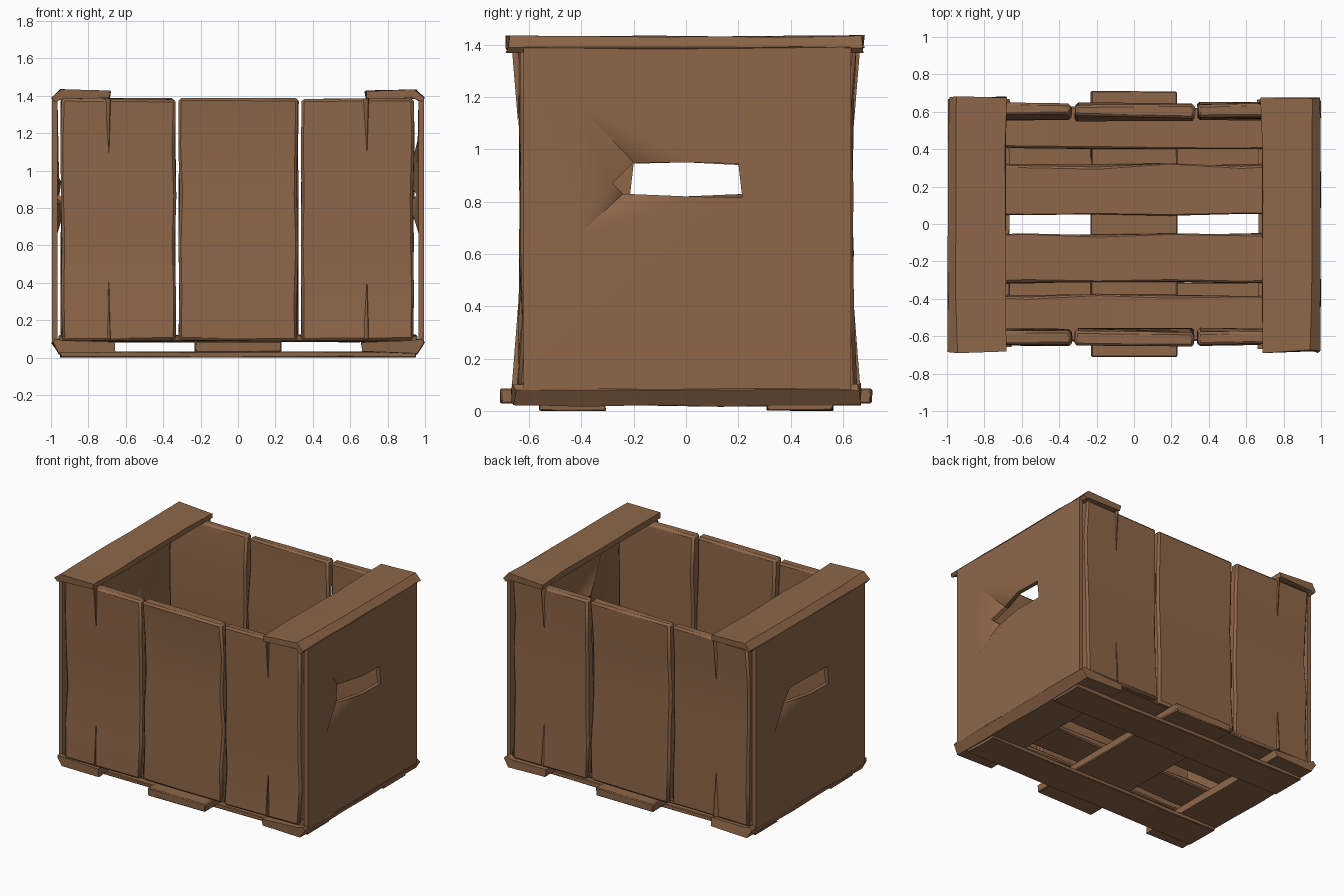
import bpy, bmesh, math, random
from mathutils import Vector

random.seed(4)
cube = bpy.data.objects.get("Cube")
if cube:
    bpy.data.objects.remove(cube, do_unlink=True)

wood = bpy.data.materials.new("worn brown wood")
wood.use_nodes = True
wood.diffuse_color = (0.27, 0.135, 0.066, 1)
wood.node_tree.nodes["Principled BSDF"].inputs["Base Color"].default_value = wood.diffuse_color


def finish(name, bm, bevel=0.0):
    """Turn a bmesh into a wooden object with soft shading and sharp edges."""
    bmesh.ops.recalc_face_normals(bm, faces=bm.faces)
    mesh = bpy.data.meshes.new(name)
    bm.to_mesh(mesh)
    bm.free()
    mesh.materials.append(wood)
    obj = bpy.data.objects.new(name, mesh)
    bpy.context.collection.objects.link(obj)
    if bevel:
        mod = obj.modifiers.new("worn edges", 'BEVEL')
        mod.width, mod.segments, mod.limit_method = bevel, 1, 'ANGLE'
        mod.angle_limit = math.radians(50)
    bpy.ops.object.select_all(action='DESELECT')
    bpy.context.view_layer.objects.active = obj
    obj.select_set(True)
    bpy.ops.object.shade_smooth_by_angle(angle=math.radians(40))
    return obj


def plank(name, low, high, wobble=(0.008, 0.008, 0.008), bevel=0.012, bow=0.0):
    """Box between two corners, cut along its length and made uneven."""
    low, high = Vector(low), Vector(high)
    size, mid = high - low, (low + high) / 2
    bm = bmesh.new()
    bmesh.ops.create_cube(bm, size=1)
    axis = max(range(3), key=lambda i: size[i])
    edges = [e for e in bm.edges
             if abs((e.verts[0].co - e.verts[1].co)[axis]) > 0.5]
    bmesh.ops.subdivide_edges(bm, edges=edges, cuts=4, use_grid_fill=True)
    for v in bm.verts:
        bulge = bow * (1 - 4 * v.co[axis] ** 2)
        v.co = Vector(v.co[i] * size[i] + mid[i] for i in range(3))
        v.co.y += bulge
        v.co += Vector(random.uniform(-w, w) for w in wobble)
    return finish(name, bm, bevel)


def end_board(name, profile, side, half):
    """Extrude an x-z profile along y, tapering its ends unevenly."""
    bm = bmesh.new()
    steps = 5
    rings = []
    for i in range(steps + 1):
        y = half * (2 * i / steps - 1)
        ring = []
        for x, z in profile:
            tip = 0.015 if i in (0, steps) else 0.006
            ring.append(bm.verts.new((side * (x - random.uniform(0, tip)),
                                      y + random.uniform(-0.012, 0.012),
                                      z + random.uniform(-0.004, 0.004))))
        rings.append(ring)
    n = len(profile)
    for a, b in zip(rings, rings[1:]):
        for k in range(n):
            bm.faces.new((a[k], a[(k + 1) % n], b[(k + 1) % n], b[k]))
    bm.faces.new(rings[0])
    bm.faces.new(rings[-1])
    return finish(name, bm)


def end_wall(name, side):
    """Thin sheet with a hand hole and a torn, pushed-in corner beside it."""
    points = dict(
        LB=(-.62, .08, 0), LT=(-.62, 1.39, 0), RT=(.63, 1.39, 0), RB=(.63, .08, 0),
        A=(-.42, 1.18, 0), B=(0, .95, 0), C=(.2, .945, 0), D=(.215, .815, 0),
        E=(0, .82, 0), F=(-.42, .665, 0), G=(-.24, .83, .05),
        H=(-.2, .95, .06), I=(-.28, .87, .01))
    if side < 0:
        points["A"], points["H"] = (-.3, .98, 0), (-.2, .94, .02)
    bm = bmesh.new()
    v = {k: bm.verts.new((side * (0.995 - d), side * y, z))
         for k, (y, z, d) in points.items()}
    for loop in ("LB LT A I F", "LT RT C B A", "RT RB D C", "RB LB F E D",
                 "A B H", "A H I", "F I G", "F G E"):
        bm.faces.new([v[k] for k in loop.split()])
    bmesh.ops.recalc_face_normals(bm, faces=bm.faces)
    # Outer skin first, then an inner copy joined along every open edge
    copy = bmesh.ops.duplicate(bm, geom=bm.verts[:] + bm.edges[:] + bm.faces[:])
    twin = copy["vert_map"]
    rim = [e for e in bm.edges if e.is_boundary and e.verts[0] in v.values()]
    for a, b in [e.verts[:] for e in rim]:
        bm.faces.new((a, b, twin[b], twin[a]))
    for k in v.values():
        twin[k].co.x -= side * 0.03
    return finish(name, bm)


# End walls with their top rims and lower boards
rim_profile = [(.69, 1.385), (.69, 1.425), (.955, 1.432), (1.0, 1.39), (.985, 1.37), (.95, 1.385)]
base_profile = [(.67, .085), (.67, .03), (.96, .02), (1.0, .08), (.985, .105), (.95, .09)]
for side, label in ((1, "left"), (-1, "right")):
    end_wall(label + "_end_wall", side)
    end_board(label + "_top_rim", rim_profile, side, 0.68)
    end_board(label + "_base_board", base_profile, side, 0.66)

# Upright planks of the front and back
for side, label in ((-1, "front"), (1, "back")):
    for i, (x0, x1) in enumerate(((-.945, -.335), (-.315, .32), (.34, .94))):
        y0, y1 = sorted((side * 0.575, side * 0.645))
        plank(f"{label}_plank_{i + 1}", (x0, y0, .09), (x1, y1, 1.385),
              (0.006, 0.012, 0.004), 0.014, bow=-side * 0.015)
    # Split grain standing proud at the corners of the wall
    for x in (-.69, .69):
        for z0, z1 in ((.1, .42), (1.385, 1.08)):
            bm = bmesh.new()
            base = [bm.verts.new((x + dx, side * y, z0))
                    for dx, y in ((-.02, .64), (.006, .665), (.01, .64))]
            tip = bm.verts.new((x, side * .64, z1))
            bm.faces.new(base)
            for k in range(3):
                bm.faces.new((base[k], base[(k + 1) % 3], tip))
            finish(f"{label}_splinter", bm)

# Long floor planks
for i, (y0, y1) in enumerate(((-.62, -.385), (-.31, -.055), (.055, .315), (.41, .62))):
    plank(f"floor_plank_{i + 1}", (-.96, y0, .085), (.96, y1, .12), (0, .014, .004), 0.008)

# Central cross board and the two skids below
plank("centre_cross_board", (-.23, -.71, .03), (.23, .71, .085), (.004, .004, .003), 0.006)
for side, label in ((-1, "front"), (1, "back")):
    y0, y1 = sorted((side * .31, side * .56))
    plank(label + "_skid", (-.95, y0, .002), (.95, y1, .032), (.005, .006, .002), 0.004)
